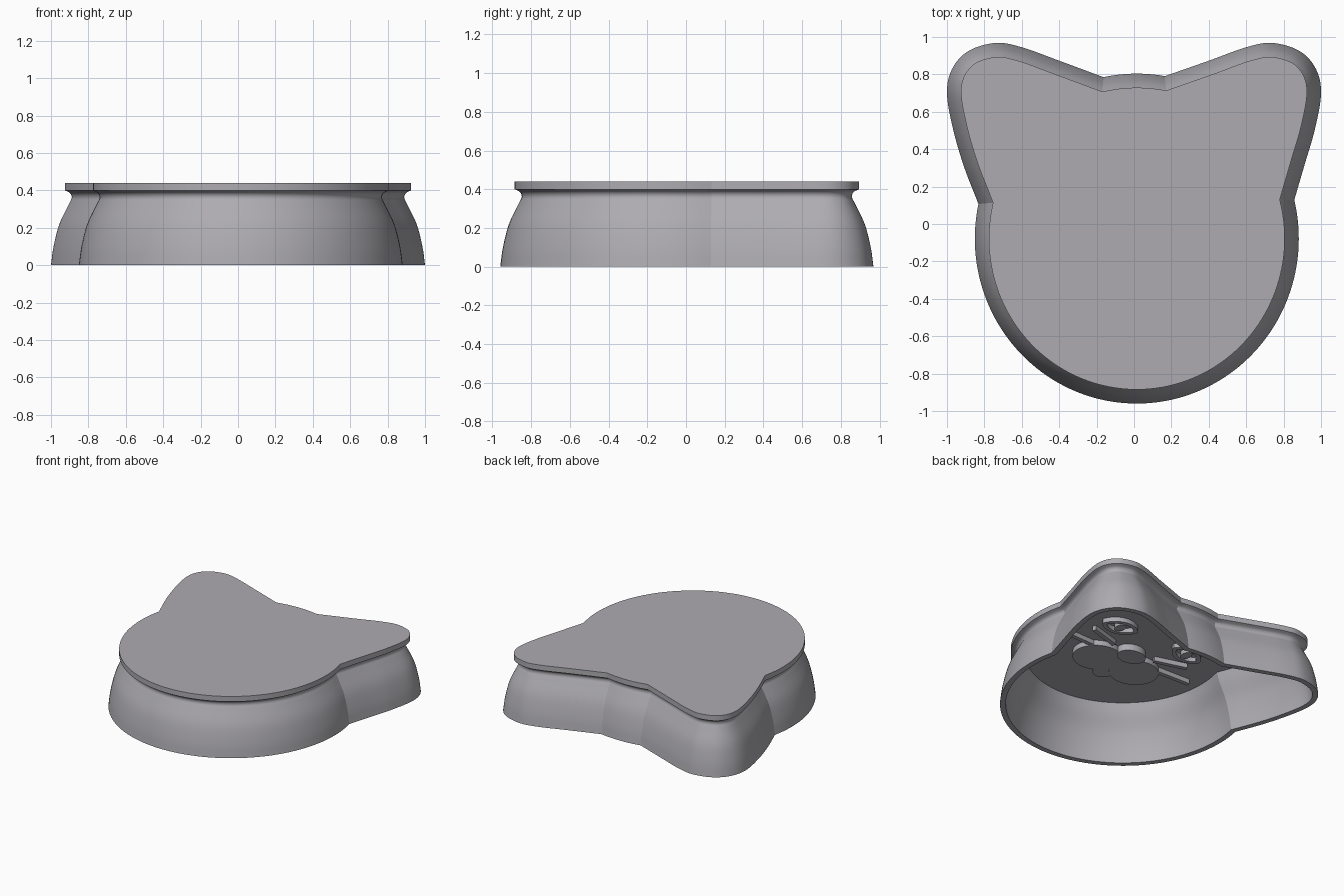
import bpy, bmesh, math
from mathutils import Vector

if "Cube" in bpy.data.objects:
    bpy.data.objects.remove(bpy.data.objects["Cube"], do_unlink=True)

grey = bpy.data.materials.new("warm grey plastic")
grey.use_nodes = True
colour = (0.42, 0.41, 0.44, 1)
grey.diffuse_color = colour
grey.node_tree.nodes["Principled BSDF"].inputs["Base Color"].default_value = colour


def add_object(name, bm, angle=22):
    bmesh.ops.recalc_face_normals(bm, faces=bm.faces[:])
    mesh = bpy.data.meshes.new(name)
    bm.to_mesh(mesh)
    bm.free()
    mesh.materials.append(grey)
    obj = bpy.data.objects.new(name, mesh)
    bpy.context.collection.objects.link(obj)
    bpy.ops.object.select_all(action='DESELECT')
    obj.select_set(True)
    bpy.context.view_layer.objects.active = obj
    bpy.ops.object.shade_smooth_by_angle(angle=math.radians(angle))
    return obj


def spline(points, steps):
    """Smooth curve through the points, both ends included."""
    p = [Vector(q) for q in points]
    p = [2 * p[0] - p[1]] + p + [2 * p[-1] - p[-2]]
    out = []
    for a, b, c, d in zip(p, p[1:], p[2:], p[3:]):
        for i in range(steps):
            t = i / steps
            out.append(0.5 * (2 * b + (c - a) * t + (2 * a - 5 * b + 4 * c - d) * t * t
                              + (3 * b - a - 3 * c + d) * t ** 3))
    return out + [p[-2]]


def head(a):
    return Vector((0.015 + 0.866 * math.cos(a), -0.078 + 0.882 * math.sin(a)))


def arc(a, b, n):
    return [head(a + (b - a) * i / n) for i in range(n + 1)]


def inset(loop, d):
    """Move a counter-clockwise loop inward by d with mitred corners."""
    out = []
    for i, p in enumerate(loop):
        e1 = (p - loop[i - 1]).normalized()
        e2 = (loop[(i + 1) % len(loop)] - p).normalized()
        n1, n2 = Vector((-e1.y, e1.x)), Vector((-e2.y, e2.x))
        out.append(p + (n1 + n2) * d / (1 + n1.dot(n2)))
    return out


# Head outline: two ellipse arcs joined by two ears
RIGHT, TOP_R, TOP_L, LEFT = 0.236, 1.397, 1.778, math.pi - 0.211
ear = [(0.91, 0.31), (0.968, 0.51), (1.0, 0.7), (0.972, 0.83),
       (0.885, 0.925), (0.74, 0.968), (0.6, 0.945), (0.4, 0.873)]
ear_a = spline([head(RIGHT)] + ear + [head(TOP_R)], 8)
ear_b = spline([head(TOP_L)] + [(-x, y) for x, y in reversed(ear)] + [head(LEFT)], 8)
outline = (ear_a[:-1] + arc(TOP_R, TOP_L, 10)[:-1] + ear_b[:-1]
           + arc(LEFT, RIGHT + 2 * math.pi, 90)[:-1])

# Hollow body: wall section as (inset, height) from ceiling, round the rim, to the top
inner = spline([(0.175, 0.405), (0.145, 0.33), (0.09, 0.22), (0.055, 0.1), (0.04, 0)], 4)
outer = spline([(0, 0), (0.014, 0.1), (0.045, 0.22), (0.095, 0.325), (0.111, 0.36),
                (0.103, 0.385), (0.075, 0.40)], 5)
section = inner + outer + [Vector((0.075, 0.44))]
bm = bmesh.new()
rings = [[bm.verts.new((p.x, p.y, s.y)) for p in inset(outline, s.x)] for s in section]
n = len(outline)
for lo, hi in zip(rings, rings[1:]):
    for i in range(n):
        bm.faces.new((lo[i], lo[(i + 1) % n], hi[(i + 1) % n], hi[i]))
bm.faces.new(rings[0])
bm.faces.new(rings[-1])
add_object("cat_head_mould", bm)

CEILING = 0.405


def relief(name, loop, depth):
    """Raised plate hanging from the ceiling inside the mould."""
    bm = bmesh.new()
    face = bm.faces.new([bm.verts.new((x, y, CEILING + 0.005)) for x, y in loop])
    new = bmesh.ops.extrude_face_region(bm, geom=[face])["geom"]
    verts = [v for v in new if isinstance(v, bmesh.types.BMVert)]
    bmesh.ops.translate(bm, verts=verts, vec=(0, 0, -depth - 0.005))
    add_object(name, bm, 30)


def oval(cx, cy, rx, ry, tilt=0, n=40, point=1.0):
    loop = []
    for i in range(n):
        a = 2 * math.pi * i / n
        x = rx * math.cos(a)
        y = ry * math.copysign(abs(math.sin(a)) ** point, math.sin(a))
        loop.append((cx + x * math.cos(tilt) - y * math.sin(tilt),
                     cy + x * math.sin(tilt) + y * math.cos(tilt)))
    return loop


def bar(x1, y1, x2, y2, w):
    a, b = Vector((x1, y1)), Vector((x2, y2))
    d = (b - a).normalized() * w
    s = Vector((-d.y, d.x))
    return [tuple(q) for q in (a + s, a - s, b - s, b + s)]


# Face relief
relief("nose", oval(0, -0.03, 0.11, 0.085), 0.05)
relief("chin", oval(0, -0.33, 0.075, 0.08), 0.035)
for side, name in ((1, "left"), (-1, "right")):
    relief(name + "_cheek", oval(side * 0.165, -0.2, 0.18, 0.165), 0.04)
    relief(name + "_upper_whisker", bar(side * 0.18, 0.0, side * 0.42, 0.07, 0.016), 0.035)
    relief(name + "_lower_whisker", bar(side * 0.27, -0.1, side * 0.57, -0.09, 0.016), 0.035)
    # Eye: almond rim in two halves around a pupil
    tilt = -0.2 * side
    rim = oval(side * 0.3, 0.21, 0.14, 0.085, tilt, 32, 1.5)
    hole = oval(side * 0.3, 0.21, 0.105, 0.055, tilt, 32, 1.5)
    relief(name + "_upper_eyelid", rim[:17] + hole[16::-1], 0.035)
    relief(name + "_lower_eyelid", rim[16:] + [rim[0], hole[0]] + hole[:15:-1], 0.035)
    relief(name + "_pupil", oval(side * 0.3, 0.21, 0.035, 0.05), 0.035)
